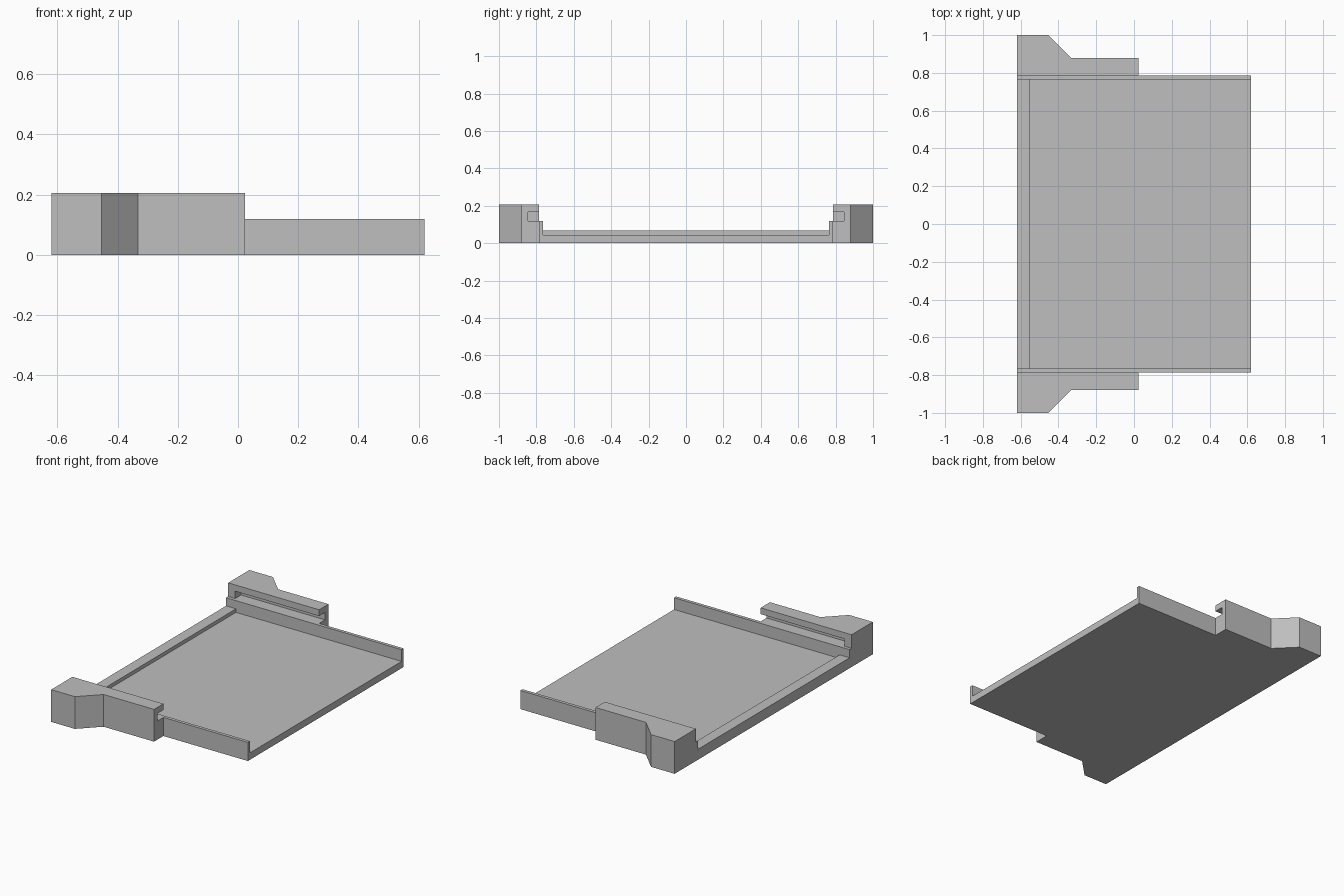
import bpy
import bmesh
from mathutils import Vector

cube = bpy.data.objects.get("Cube")
if cube:
    bpy.data.objects.remove(cube, do_unlink=True)

# Single plain grey material
GREY = (0.52, 0.52, 0.52, 1.0)
grey = bpy.data.materials.new("plain grey")
grey.use_nodes = True
grey.diffuse_color = GREY
grey.node_tree.nodes["Principled BSDF"].inputs["Base Color"].default_value = GREY

# Shared dimensions
END_X = 0.62       # half length of the tray
RAIL_OUT = 0.786   # outer face of the side rails
RAIL_IN = 0.765    # inner face of the side rails
RAIL_TOP = 0.119
FLOOR = 0.044
LIP = 0.067        # top of the raised end strip
BRACKET_TOP = 0.206
BRACKET_END = 0.023


def prism(name, points, direction):
    """Extrude a closed 3D outline along a direction."""
    bm = bmesh.new()
    face = bm.faces.new([bm.verts.new(p) for p in points])
    result = bmesh.ops.extrude_face_region(bm, geom=[face])
    verts = [g for g in result["geom"] if isinstance(g, bmesh.types.BMVert)]
    bmesh.ops.translate(bm, verts=verts, vec=Vector(direction))
    bmesh.ops.recalc_face_normals(bm, faces=bm.faces)
    mesh = bpy.data.meshes.new(name)
    bm.to_mesh(mesh)
    bm.free()
    mesh.materials.append(grey)
    obj = bpy.data.objects.new(name, mesh)
    bpy.context.collection.objects.link(obj)
    return obj


def box(name, x0, x1, y0, y1, z0, z1):
    outline = [(x0, y0, z0), (x1, y0, z0), (x1, y1, z0), (x0, y1, z0)]
    return prism(name, outline, (0, 0, z1 - z0))


# Tray: floor and both side rails as one U-shaped profile
half = [(RAIL_OUT, 0), (RAIL_OUT, RAIL_TOP), (RAIL_IN, RAIL_TOP), (RAIL_IN, FLOOR)]
section = half + [(-y, z) for y, z in reversed(half)]
prism("tray", [(-END_X, y, z) for y, z in section], (2 * END_X, 0, 0))

# Raised strip across the closed end
box("end_strip", -END_X, -0.55, -RAIL_IN, RAIL_IN, FLOOR, LIP)

# Side brackets with a slot open inward and toward +x
footprint = [(-END_X, RAIL_OUT), (BRACKET_END, RAIL_OUT), (BRACKET_END, 0.88),
             (-0.333, 0.88), (-0.453, 1.0), (-END_X, 1.0)]
for side, label in ((1, "back"), (-1, "front")):
    bracket = prism(label + "_bracket", [(x, side * y, 0) for x, y in footprint],
                    (0, 0, BRACKET_TOP))
    cutter = box(label + "_slot_cutter", -0.57, 0.1, side * 0.7, side * 0.845,
                 RAIL_TOP, 0.166)
    cutter.hide_render = True
    slot = bracket.modifiers.new("slot", "BOOLEAN")
    slot.operation = "DIFFERENCE"
    slot.solver = "EXACT"
    slot.object = cutter
    bpy.context.view_layer.objects.active = bracket
    bpy.ops.object.modifier_apply(modifier=slot.name)
    bpy.data.objects.remove(cutter, do_unlink=True)
